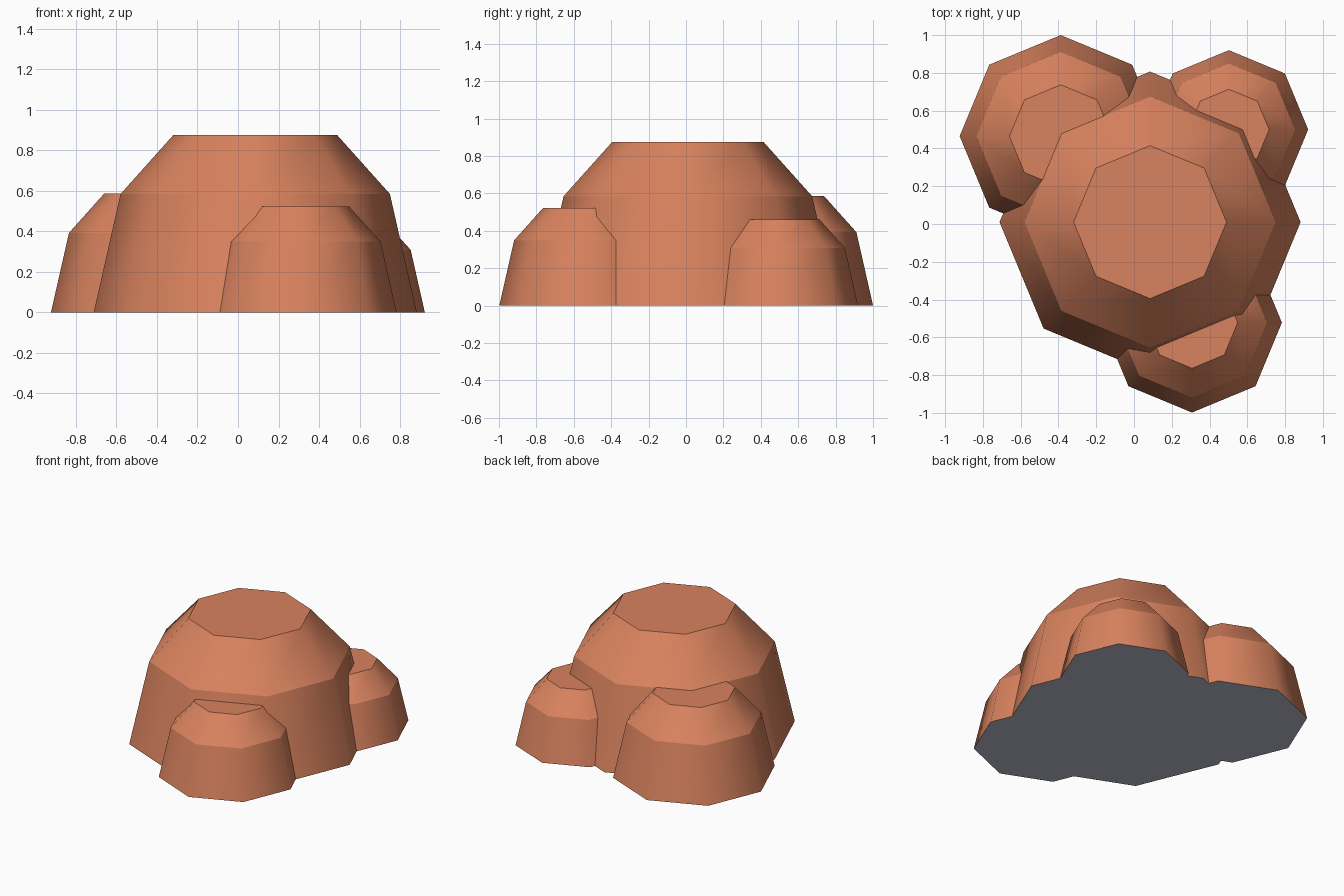
import bpy, bmesh, math

if "Cube" in bpy.data.objects:
    bpy.data.objects.remove(bpy.data.objects["Cube"])


def flat(name, rgb):
    mat = bpy.data.materials.new(name)
    mat.diffuse_color = (*rgb, 1)
    mat.use_nodes = True
    mat.node_tree.nodes["Principled BSDF"].inputs["Base Color"].default_value = mat.diffuse_color
    return mat


clay = flat("clay_brown", (0.69, 0.225, 0.113))
grey = flat("underside_grey", (0.5, 0.53, 0.62))

# Profile of every mound as (radius, height), relative to its base radius
PROFILE = [(1.0, 0.0), (0.834, 0.733), (0.508, 1.097)]
SIDES = 8


def mound(name, x, y, radius):
    """Eight-sided stepped mound with a flat top and a grey underside."""
    bm = bmesh.new()
    rings = []
    for r, z in PROFILE:
        rings.append([bm.verts.new((radius * r * math.cos(2 * math.pi * i / SIDES),
                                    radius * r * math.sin(2 * math.pi * i / SIDES),
                                    radius * z)) for i in range(SIDES)])
    for low, high in zip(rings, rings[1:]):
        for i in range(SIDES):
            j = (i + 1) % SIDES
            bm.faces.new((low[i], low[j], high[j], high[i])).smooth = True
    bm.faces.new(rings[-1])
    bm.faces.new(rings[0][::-1]).material_index = 1
    # Horizontal rings stay crisp, the walls shade smoothly around
    for e in bm.edges:
        a, b = e.verts
        e.smooth = abs(a.co.z - b.co.z) > 1e-5
    mesh = bpy.data.meshes.new(name)
    bm.to_mesh(mesh)
    bm.free()
    mesh.materials.append(clay)
    mesh.materials.append(grey)
    obj = bpy.data.objects.new(name, mesh)
    obj.location = (x, y, 0)
    bpy.context.collection.objects.link(obj)


# Large central mound with three smaller ones around it
mound("main_mound", 0.085, 0.01, 0.797)
mound("back_left_mound", -0.388, 0.465, 0.535)
mound("back_right_mound", 0.502, 0.5, 0.42)
mound("front_mound", 0.307, -0.522, 0.476)
